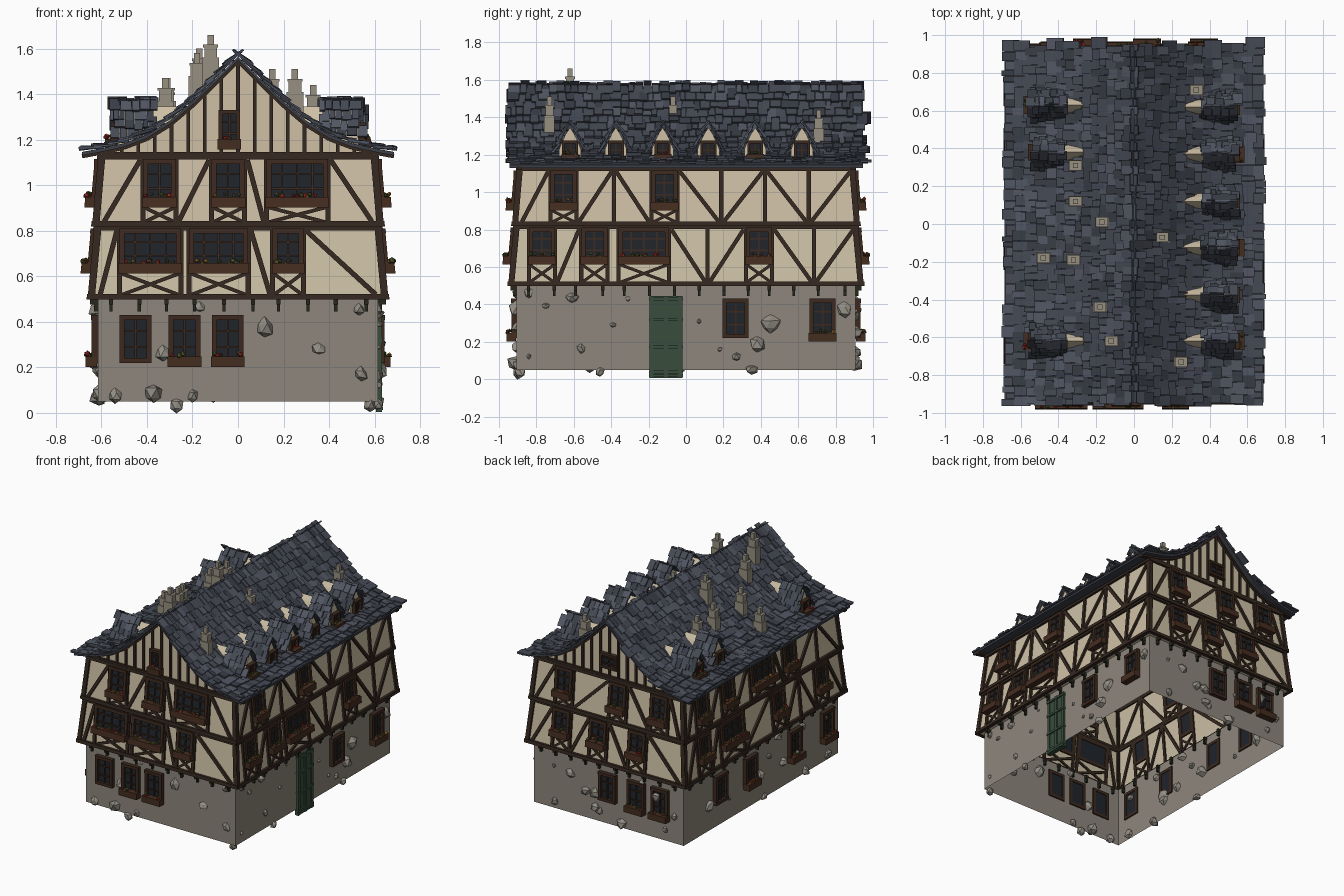
import bpy, bmesh, math, random
from mathutils import Vector

if "Cube" in bpy.data.objects:
    bpy.data.objects.remove(bpy.data.objects["Cube"])

random.seed(4)
R = random.uniform
COL = {'stone_wall': (.27, .24, .20), 'plaster_walls': (.62, .53, .38), 'timber_frame': (.035, .021, .014),
       'window_frames': (.045, .022, .013), 'window_glass': (.014, .018, .024), 'planters': (.06, .026, .014),
       'door': (.04, .075, .045), 'roof_base': (.045, .05, .065), 'roof_tiles_light': (.085, .095, .125),
       'roof_tiles_mid': (.06, .068, .09), 'roof_tiles_dark': (.04, .046, .06), 'chimneys': (.31, .28, .22),
       'wall_stones': (.29, .27, .23), 'leaves': (.07, .08, .02), 'red_flowers': (.35, .02, .015),
       'orange_flowers': (.35, .13, .02), 'corbels': (.02, .02, .012)}
parts = {n: ([], []) for n in COL}


def add(name, verts, faces):
    V, F = parts[name]
    b = len(V)
    V.extend(tuple(v) for v in verts)
    F.extend(tuple(i + b for i in f) for f in faces)


def poly(name, f, pts, d0, d1):
    """Extrude a 2D polygon on facade frame f between two depths."""
    n = len(pts)
    add(name, [f(u, z, d) for d in (d0, d1) for u, z in pts],
        [range(n), range(n, 2 * n)] + [(i, (i + 1) % n, (i + 1) % n + n, i + n) for i in range(n)])


def rect(name, f, u0, u1, z0, z1, d0, d1):
    poly(name, f, [(u0, z0), (u1, z0), (u1, z1), (u0, z1)], d0, d1)


def beam(f, u0, z0, u1, z1, w=.022, d=.014, name='timber_frame'):
    L = math.hypot(u1 - u0, z1 - z0)
    a, b = -(z1 - z0) / L * w / 2, (u1 - u0) / L * w / 2
    poly(name, f, [(u0 - a, z0 - b), (u1 - a, z1 - b), (u1 + a, z1 + b), (u0 + a, z0 + b)], -.01, d)


# unit blob reused for stones and flowers
bm = bmesh.new()
bmesh.ops.create_icosphere(bm, subdivisions=1, radius=1)
ICO_V = [v.co.copy() for v in bm.verts]
ICO_F = [[v.index for v in fc.verts] for fc in bm.faces]
bm.free()


def blob(name, c, r, jit=.25):
    s = Vector((R(.8, 1.2), R(.8, 1.2), R(.8, 1.2)))
    add(name, [Vector(c) + v * s * r * R(1 - jit, 1 + jit) for v in ICO_V], ICO_F)


# ---- facade frames: side = (normal, along) ----
HX, HY = .615, .905
ZB = [.05, .5, .82, 1.13]
SIDES = {'front': (0, -1), 'right': (1, 0), 'back': (0, 1), 'left': (-1, 0)}


def off(fl, z):
    return (0, .032 - .03 * (z - .5) / .32, .012 - .027 * (z - .82) / .31, -.015)[fl]


def face(side, fl):
    nx, ny = SIDES[side]
    if nx:
        return lambda u, z, d: (nx * (HX + off(fl, z) + d), u, z)
    return lambda u, z, d: (u, ny * (HY + off(fl, z) + d), z)


def shell(name, rings):
    vs = [(sx * (HX + o), sy * (HY + o), z) for z, o in rings for sx, sy in ((-1, -1), (1, -1), (1, 1), (-1, 1))]
    add(name, vs, [(4 * k + i, 4 * k + (i + 1) % 4, 4 * k + 4 + (i + 1) % 4, 4 * k + 4 + i)
                   for k in range(len(rings) - 1) for i in range(4)])


shell('stone_wall', [(.05, 0), (.5, 0)])
shell('plaster_walls', [(.5, 0), (.5, .032), (.82, .002), (.82, .012), (1.13, -.015)])


def window(f, u, w, z0, z1, planter=True, fr=.022, rows=3):
    h = w / 2
    rect('window_glass', f, u - h + .005, u + h - .005, z0 + .005, z1 - .005, -.005, .01)
    for s in (-1, 1):
        rect('window_frames', f, u + s * h, u + s * (h - fr), z0, z1, -.01, .028)
    for z in (z0, z1 - fr):
        rect('window_frames', f, u - h, u + h, z, z + fr, -.01, .03)
    cols = 4 if w > .2 else 2
    for i in range(1, cols):
        c = u - h + w * i / cols
        rect('window_frames', f, c - .004, c + .004, z0, z1, 0, .018)
    for i in range(1, rows):
        c = z0 + (z1 - z0) * i / rows
        rect('window_frames', f, u - h, u + h, c - .004, c + .004, 0, .018)
    if planter:
        rect('planters', f, u - h - .004, u + h + .004, z0 - .018, z0 + .028, .005, .055)
        hot = random.choice(['red_flowers', 'orange_flowers'])
        for i in range(int(w / .022)):
            p = f(u + R(-h, h) * .85, z0 + R(.03, .042), R(.02, .052))
            blob(random.choice(['leaves', 'leaves', hot]), p, R(.007, .012))


# ---- windows: (position along wall, width) per side and storey ----
WIN = {'front': [[(-.45, .14), (-.235, .14), (-.045, .14)], [(-.385, .27), (-.085, .26), (.22, .135)],
                 [(-.345, .145), (-.043, .145), (.26, .27)]],
       'right': [[(.265, .14), (.73, .14)], [(-.77, .14), (-.49, .14), (-.225, .27), (.39, .14)],
                 [(-.655, .14), (-.115, .14)]],
       'back': [[(.0, .14), (-.235, .14), (-.43, .14)], [(.37, .14), (.07, .14), (-.25, .14)],
                [(.36, .14), (-.08, .14), (-.42, .14)]],
       'left': [[(.49, .14), (.14, .14), (-.38, .14), (-.76, .14)], [(.7, .14), (.37, .27), (-.17, .14), (-.67, .14)],
                [(.7, .14), (.4, .14), (0, .27), (-.32, .14)]]}
WZ = [(.22, .43), (.63, .81), (.92, 1.115)]
for side, floors in WIN.items():
    half = HY if SIDES[side][0] else HX
    for fl, wins in enumerate(floors):
        f = face(side, fl)
        for k, (u, w) in enumerate(wins):
            window(f, u, w, *WZ[fl], planter=(fl > 0 or k > 0))
        if fl == 0:
            continue
        # sill beams, top plates, corner posts
        lo, hi = ZB[fl], ZB[fl + 1]
        e0, e1 = half + off(fl, lo), half + off(fl, hi)
        beam(f, -e0 - .012, lo + .01, e0 + .012, lo + .01, .024, .018)
        beam(f, -e1 - .012, hi - .008, e1 + .012, hi - .008, .02, .018)
        for s in (-1, 1):
            beam(f, s * (e0 - .003), lo, s * (e1 - .003), hi, .03)
        # posts and crosses under windows
        edge = -e1
        for u, w in sorted(wins) + [(e1, 0)]:
            gap = u - w / 2 - edge
            n = max(1, round(gap / .24)) if gap > .09 else 0
            for i in range(n):
                a, b = edge + gap * i / n, edge + gap * (i + 1) / n
                if i:
                    beam(f, a, lo, a, hi)
                up = (a + b > 0) ^ (i % 2 == 1)
                beam(f, a + .012, hi - .02 if up else lo + .02, b - .012, lo + .02 if up else hi - .02)
            if w:
                for s in (-1, 1):
                    beam(f, u + s * w / 2, lo, u + s * w / 2, hi)
                    beam(f, u - w / 2, lo + .015 if s > 0 else WZ[fl][0] - .015, u + w / 2,
                         WZ[fl][0] - .015 if s > 0 else lo + .015, .016, .011)
            edge = u + w / 2
    # corbels under the jetty
    f = face(side, 0)
    n = round(2 * half / .125)
    for i in range(n):
        c = -half + 2 * half * (i + .5) / n + R(-.01, .01)
        rect('corbels', f, c - .009, c + .009, .475, .5, -.02, .034)
        rect('corbels', f, c - .007, c + .007, .445, .48, -.02, .018)

# ---- door ----
f = face('right', 0)
rect('door', f, -.195, -.02, .005, .445, -.01, .01)
for u in (-.195, -.117, -.042):
    rect('door', f, u, u + .022, .005, .445, 0, .017)
for z in (.012, .03, .165, .31, .42):
    rect('door', f, -.198, -.017, z, z + .016, 0, .022)

# ---- loose stones set in the ground storey ----
ROCKS = {'front': [(.115, .37, .042), (.355, .28, .032), (.54, .17, .035), (.53, .455, .03), (-.54, .075, .034),
                   (-.37, .085, .045), (-.27, .035, .03), (-.2, .075, .028), (-.17, .465, .026), (-.33, .265, .03)],
         'right': [(-.84, .46, .03), (-.75, .39, .018), (-.61, .43, .034), (-.56, .16, .024), (-.84, .12, .016),
                   (-.46, .035, .03), (-.39, .29, .017), (-.31, .43, .016), (.07, .31, .016), (.18, .16, .016),
                   (.27, .12, .022), (.38, .19, .045), (.45, .29, .048), (.35, .05, .03), (.85, .37, .045)]}
for side, half in (('back', HX), ('left', HY)):
    ROCKS[side] = [(R(-half, half) * .93, R(.05, .46), R(.016, .042)) for _ in range(13)]
for side, rocks in ROCKS.items():
    for u, z, r in rocks:
        blob('wall_stones', face(side, 0)(u, z, -.004), r)
blob('wall_stones', (.58, -.89, .035), .03)

# ---- roof ----
PROF = [(0, 1.565), (.1, 1.465), (.2, 1.368), (.3, 1.283), (.4, 1.222), (.5, 1.184), (.6, 1.162), (.685, 1.146)]


def zr(x):
    x = abs(x)
    for (a, p), (b, q) in zip(PROF, PROF[1:]):
        if x <= b:
            return p + (q - p) * (x - a) / (b - a)
    return PROF[-1][1]


def along(prof, s, d):
    """Point at arc length s on a profile, lifted d along its normal."""
    for i, (a, b) in enumerate(zip(prof, prof[1:])):
        L = math.dist(a, b)
        if s <= L or i == len(prof) - 2:
            tx, tz = (b[0] - a[0]) / L, (b[1] - a[1]) / L
            return a[0] + tx * s - tz * d, a[1] + tz * s + tx * d
        s -= L


def tiles(prof, fn, w0, w1, step, wid, th):
    total = sum(math.dist(a, b) for a, b in zip(prof, prof[1:]))
    rows = round(total / step)
    for r in range(rows):
        s0 = total * r / rows - step * .35
        w = w0 + R(-.012, .012)
        while w < w1 - wid * .3:
            ww = wid * R(.6, 1.4)
            a, b = s0 + R(-.3, .1) * step, s0 + step * R(1.25, 1.6)
            if r == rows - 1:
                b = total + R(-.012, .012)
            h = th * R(.7, 1.5)
            c = [along(prof, a, 0), along(prof, b, h * .7), along(prof, b, h * 1.5), along(prof, a, h * .6)]
            vs = [fn(p, q, v) for v in (w, w + ww - .002) for p, q in c]
            add('roof_tiles_' + random.choice(['light', 'mid', 'mid', 'dark']), vs,
                [(0, 1, 2, 3), (4, 5, 6, 7)] + [(i, (i + 1) % 4, (i + 1) % 4 + 4, i + 4) for i in range(4)])
            w += ww


flat = lambda u, z, d: (u, d, z)
outline = [(-x, z) for x, z in PROF[:0:-1]] + PROF
poly('roof_base', flat, outline + [(x, z - .016) for x, z in outline[::-1]], -.945, .945)
for s in (-1, 1):
    tiles(PROF, lambda a, h, w, s=s: (s * a, w, h), -.955, .945, .06, .046, .013)

# ---- gables with studs ----
for side in ('front', 'back'):
    f = face(side, 3)
    poly('plaster_walls', f, [(-.6, 1.13)] + [(x, z - .01) for x, z in outline[1:-1]] + [(.6, 1.13)], -.01, 0)
    gu, gw, g0, g1 = (-.038, .095, 1.175, 1.33) if side == 'front' else (0, .14, 1.2, 1.31)
    window(f, gu, gw, g0, g1, planter=side == 'front', fr=.018)
    for i in range(-7, 8):
        x = i * .073
        if abs(x - gu) < gw / 2:
            beam(f, x, g1, x, zr(x) - .01, .016)
            beam(f, x, 1.13, x, g0, .016)
        else:
            beam(f, x, 1.13, x, zr(x) - .01, .016)
    beam(f, -.6, 1.135, .6, 1.135, .022, .016)
    for p, q in zip(outline, outline[1:]):
        beam(f, p[0], p[1] - .018, q[0], q[1] - .018, .02, .02)

# ---- dormers ----
DPROF = [(0, 1.362), (.03, 1.315), (.055, 1.25), (.078, 1.205)]
for s, ys in ((1, (-.62, -.375, -.125, .12, .37, .62)), (-1, (-.62, .38, .63))):
    for k, y in enumerate(ys):
        f = lambda u, z, d, s=s, y=y: (s * (.53 + d), y + u, z)
        arch = [(-.058, 1.15), (-.058, 1.23), (-.042, 1.27), (-.022, 1.312), (0, 1.345)]
        poly('plaster_walls', f, arch + [(-u, z) for u, z in arch[-2::-1]], -.3, 0)
        window(f, 0, .085, 1.175, 1.275, planter=k % 2 == 0, fr=.014, rows=2)
        for t in (-1, 1):
            tiles(DPROF, lambda a, h, w, s=s, t=t, y=y: (s * w, y + t * a, h), .36, .54, .045, .04, .012)

# ---- chimneys: (x, y, top) ----
for x, y, t in [(-.31, .31, 1.45), (-.31, .12, 1.47), (-.17, .01, 1.6), (-.48, -.18, 1.37), (-.32, -.19, 1.47),
                (-.18, -.44, 1.58), (-.12, -.62, 1.66), (.33, .71, 1.44), (.15, -.07, 1.51), (.25, -.73, 1.51)]:
    for h, d, z0, z1 in ((.037, .028, zr(x) - .05, t - .1), (.028, .022, t - .1, t - .045),
                         (.033, .026, t - .055, t - .043), (.014, .013, t - .043, t)):
        rect('chimneys', flat, x - h, x + h, z0, z1, y - d, y + d)

# ---- build the objects ----
for name, (V, F) in parts.items():
    me = bpy.data.meshes.new(name)
    me.from_pydata(V, [], F)
    bm = bmesh.new()
    bm.from_mesh(me)
    bmesh.ops.recalc_face_normals(bm, faces=bm.faces)
    bm.to_mesh(me)
    bm.free()
    mat = bpy.data.materials.new(name)
    mat.diffuse_color = (*COL[name], 1)
    mat.use_nodes = True
    mat.node_tree.nodes["Principled BSDF"].inputs["Base Color"].default_value = mat.diffuse_color
    me.materials.append(mat)
    bpy.context.collection.objects.link(bpy.data.objects.new(name, me))
